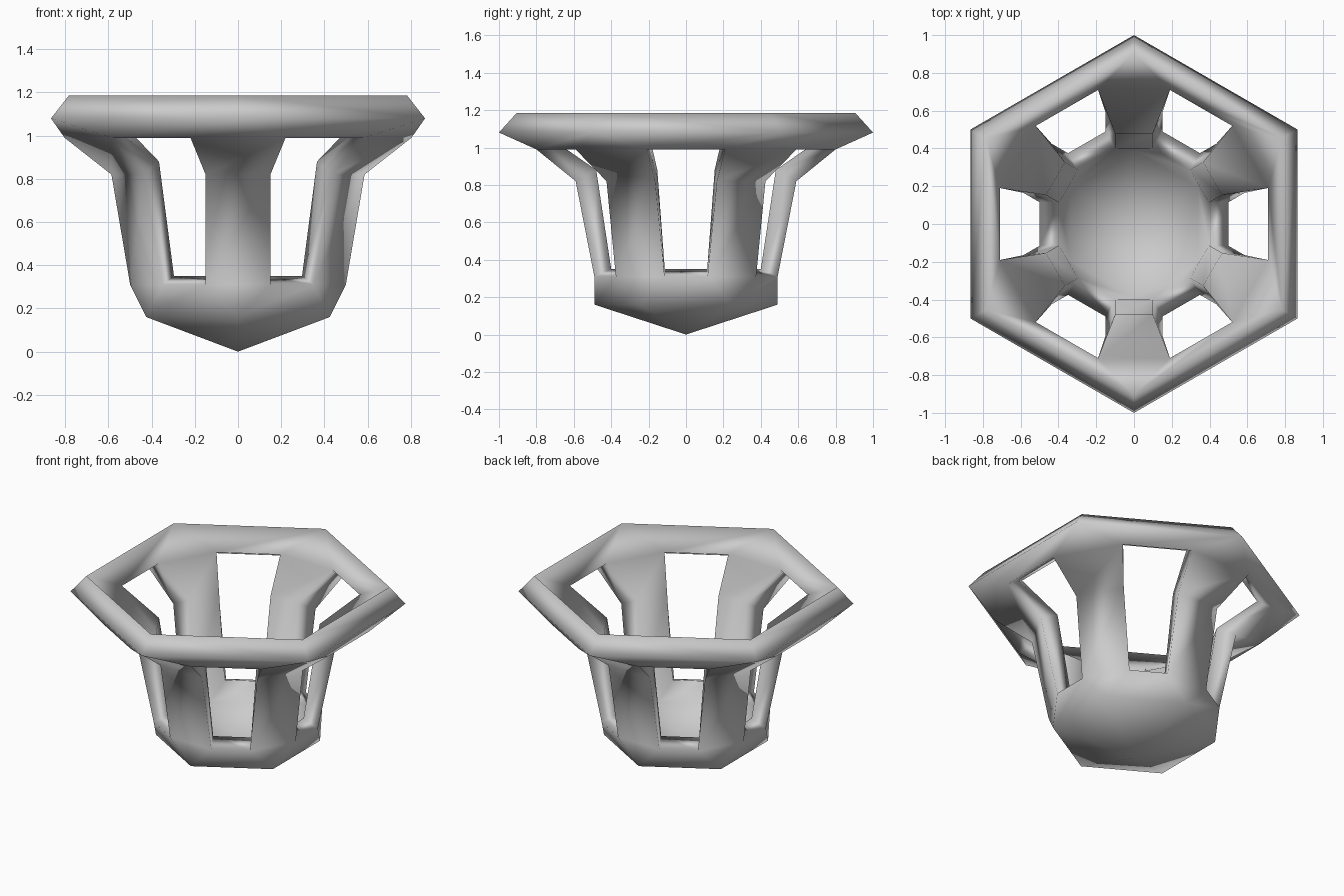
import bpy
import bmesh
from math import sin, cos, pi

cube = bpy.data.objects.get("Cube")
if cube:
    bpy.data.objects.remove(cube, do_unlink=True)

SIDES = 6

grey = bpy.data.materials.new("plain_grey")
grey.use_nodes = True
colour = (0.6, 0.6, 0.6, 1)
grey.diffuse_color = colour
grey.node_tree.nodes["Principled BSDF"].inputs["Base Color"].default_value = colour

bm = bmesh.new()


def corner(k, radius, across, z):
    """Point on spoke k: out along the spoke, then sideways across it."""
    a = pi / 2 + k * 2 * pi / SIDES
    return bm.verts.new((radius * cos(a) - across * sin(a),
                         radius * sin(a) + across * cos(a), z))


def skin_verts(apex_z, bowl, strut, rim):
    """One skin of the basket: apex, bowl corners, strut edge pairs, rim corners."""
    def pairs(sign):
        return [[corner(k, r, sign * w, z) for k in range(SIDES)] for r, w, z in strut]
    return {
        "apex": corner(0, 0, 0, apex_z),
        "bowl": [corner(k, bowl[0], 0, bowl[1]) for k in range(SIDES)],
        "right": pairs(-1),
        "left": pairs(1),
        "rim": [corner(k, rim[0], 0, rim[1]) for k in range(SIDES)],
    }


def skin_faces(s):
    faces = []
    right, left, bowl, rim = s["right"], s["left"], s["bowl"], s["rim"]
    for k in range(SIDES):
        n = (k + 1) % SIDES
        # bowl floor and wall
        faces.append((s["apex"], bowl[n], bowl[k]))
        faces.append((bowl[k], left[0][k], right[0][k]))
        faces.append((bowl[k], bowl[n], right[0][n], left[0][k]))
        # upright strut and its flare
        for lo in range(2):
            faces.append((right[lo][k], left[lo][k], left[lo + 1][k], right[lo + 1][k]))
        # hexagonal rim
        faces.append((right[2][k], left[2][k], rim[k]))
        faces.append((left[2][k], right[2][n], rim[n], rim[k]))
    return faces


# Outer and inner skins share one layout
outer = skin_faces(skin_verts(0, (0.49, 0.16),
                              [(0.49, 0.15, 0.31), (0.59, 0.15, 0.82), (0.80, 0.22, 0.99)],
                              (1.0, 1.08)))
inner = skin_faces(skin_verts(0.10, (0.39, 0.23),
                              [(0.40, 0.10, 0.35), (0.48, 0.10, 0.88), (0.71, 0.19, 1.04)],
                              (0.905, 1.185)))
partner = {}
for f, g in zip(outer, inner):
    partner.update(zip(f, g))
    bm.faces.new(f)

# Walls of the window openings and the top of the rim
for e in [e for e in bm.edges if e.is_boundary]:
    a, b = e.verts
    bm.faces.new((a, b, partner[b], partner[a]))
for g in inner:
    bm.faces.new(g[::-1])
bmesh.ops.recalc_face_normals(bm, faces=bm.faces)

mesh = bpy.data.meshes.new("open_hexagonal_basket")
bm.to_mesh(mesh)
bm.free()
mesh.materials.append(grey)
mesh.shade_smooth()
basket = bpy.data.objects.new("open_hexagonal_basket", mesh)
bpy.context.collection.objects.link(basket)
